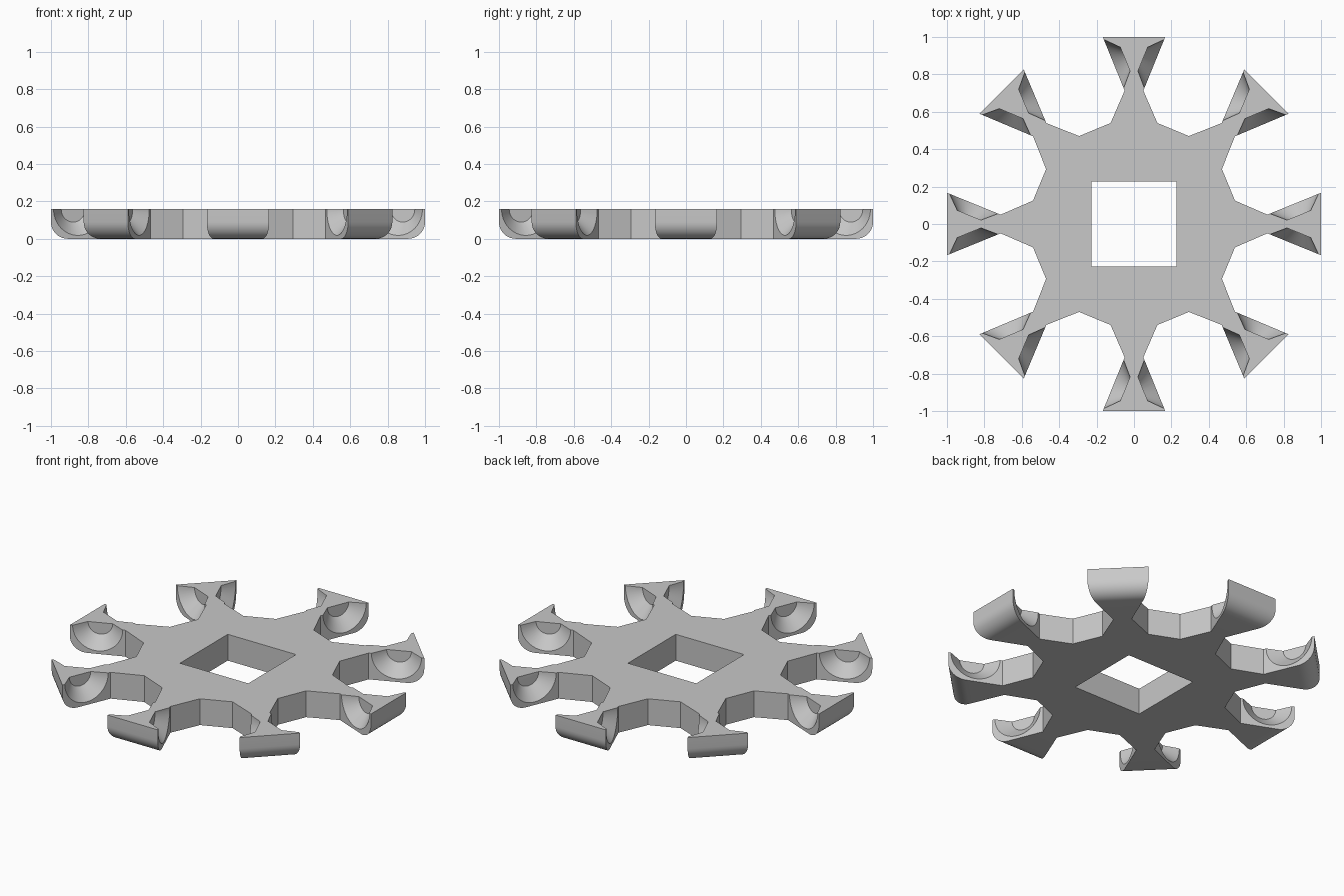
import bpy, bmesh
from math import pi
from mathutils import Matrix, Vector

HEIGHT = 0.158
ARMS = 8
NECK = Vector((0.05, 0.713, HEIGHT))
TIP = Vector((0.167, 1.0, HEIGHT))

cube = bpy.data.objects.get("Cube")
if cube:
    bpy.data.objects.remove(cube, do_unlink=True)

grey = bpy.data.materials.new("plain grey")
grey.use_nodes = True
colour = (0.58, 0.58, 0.58, 1)
grey.diffuse_color = colour
grey.node_tree.nodes["Principled BSDF"].inputs["Base Color"].default_value = colour


def make_object(name, bm):
    mesh = bpy.data.meshes.new(name)
    bm.to_mesh(mesh)
    bm.free()
    obj = bpy.data.objects.new(name, mesh)
    bpy.context.collection.objects.link(obj)
    mesh.materials.append(grey)
    return obj


def turn(i):
    return Matrix.Rotation(2 * pi * i / ARMS, 4, "Z")


# Star-shaped plate: hub corner, neck and flared tip, repeated around the centre
half = [Vector((0.125, 0.54, 0)), Vector((NECK.x, NECK.y, 0)), Vector((TIP.x, TIP.y, 0))]
arm = half + [Vector((-p.x, p.y, 0)) for p in reversed(half)]
bm = bmesh.new()
base = bm.faces.new([bm.verts.new(turn(i) @ p) for i in range(ARMS) for p in arm])
top = bmesh.ops.extrude_face_region(bm, geom=[base])["geom"]
bmesh.ops.translate(bm, vec=(0, 0, HEIGHT),
                    verts=[v for v in top if isinstance(v, bmesh.types.BMVert)])
bmesh.ops.recalc_face_normals(bm, faces=bm.faces)

# Rounded lower edge on every tip
tips = [e for e in bm.edges
        if all(v.co.z < 0.01 and v.co.xy.length > 0.95 for v in e.verts)]
bmesh.ops.bevel(bm, geom=tips, offset=0.09, segments=10, profile=0.5, affect="EDGES")
bmesh.ops.recalc_face_normals(bm, faces=bm.faces)
wheel = make_object("eight_arm_wheel", bm)

# Cutters: conical dishes in both flanks of each arm, and the square centre hole
bm = bmesh.new()
along = (TIP - NECK).normalized()
inward = Vector((-along.y, along.x, 0))
depth, lip, rim, floor = 0.066, 0.01, 0.14, 0.069
slope = (rim - floor) / depth
for side in (1, -1):
    flip = Vector((side, 1, 1))
    axis = inward * flip
    centre = (NECK + TIP) / 2 * flip + axis * (depth - lip) / 2
    spin = axis.to_track_quat("Z", "Y").to_matrix().to_4x4()
    for i in range(ARMS):
        bmesh.ops.create_cone(bm, cap_ends=True, segments=48,
                              radius1=rim + slope * lip, radius2=floor,
                              depth=depth + lip,
                              matrix=turn(i) @ Matrix.Translation(centre) @ spin)
bmesh.ops.create_cube(bm, size=1, matrix=Matrix.Diagonal((0.454, 0.454, 1, 1)))
bmesh.ops.recalc_face_normals(bm, faces=bm.faces)
cutter = make_object("dish_and_hole_cutter", bm)
cutter.hide_render = True

# Cut, then shade
bpy.ops.object.select_all(action="DESELECT")
bpy.context.view_layer.objects.active = wheel
wheel.select_set(True)
cut = wheel.modifiers.new("cut", "BOOLEAN")
cut.operation = "DIFFERENCE"
cut.solver = "EXACT"
cut.object = cutter
bpy.ops.object.modifier_apply(modifier=cut.name)
bpy.data.objects.remove(cutter, do_unlink=True)
bpy.ops.object.shade_smooth_by_angle(angle=pi / 7)
